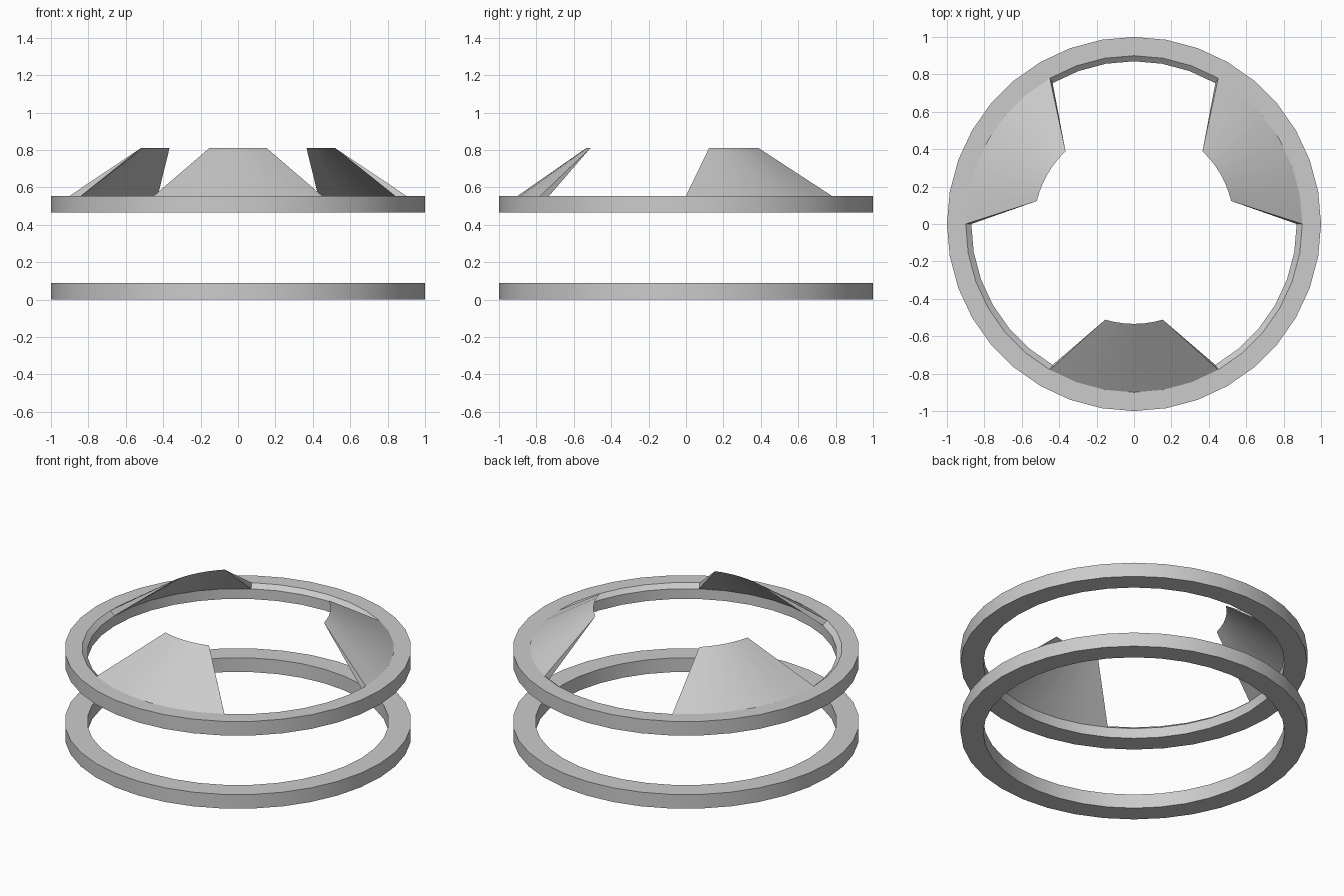
import bpy, bmesh
from math import sin, cos, radians

if "Cube" in bpy.data.objects:
    bpy.data.objects.remove(bpy.data.objects["Cube"])

SIDES = 36
STEP = 360 / SIDES


def polar(r, deg, z):
    return (r * cos(radians(deg)), r * sin(radians(deg)), z)


def finish(name, bm):
    bmesh.ops.recalc_face_normals(bm, faces=bm.faces)
    mesh = bpy.data.meshes.new(name)
    bm.to_mesh(mesh)
    bm.free()
    obj = bpy.data.objects.new(name, mesh)
    bpy.context.collection.objects.link(obj)
    bpy.ops.object.select_all(action='DESELECT')
    obj.select_set(True)
    bpy.context.view_layer.objects.active = obj
    bpy.ops.object.shade_smooth_by_angle(angle=radians(25))
    return obj


def ring(name, profile, open_edge=None):
    """Revolve a closed profile; open_edge is left out where a blade joins."""
    bm = bmesh.new()
    loops = [[bm.verts.new(polar(r, k * STEP, z)) for r, z in profile]
             for k in range(SIDES)]
    n = len(profile)
    for k in range(SIDES):
        a, b = loops[k], loops[(k + 1) % SIDES]
        for i in range(n):
            if i == open_edge and (k // 6) % 2 == 0:
                continue
            j = (i + 1) % n
            bm.faces.new((a[i], b[i], b[j], a[j]))
    return finish(name, bm)


def blade(name, centre, segs=6):
    """Curved wedge that rises inwards from the ring to a thin tip."""
    bm = bmesh.new()
    rows = []
    for k in range(segs + 1):
        t = 2 * k / segs - 1
        root = centre + 30 * t
        rows.append([bm.verts.new(p) for p in (
            polar(0.90, root, 0.555),
            polar(0.534, centre + 16.7 * t, 0.81),
            polar(0.87, root, 0.53))])
    for a, b in zip(rows, rows[1:]):
        bm.faces.new((a[0], b[0], b[1], a[1]))   # outer face
        bm.faces.new((a[1], b[1], b[2], a[2]))   # inner face
    bm.faces.new(rows[0])                        # side edges
    bm.faces.new(rows[-1][::-1])
    return finish(name, bm)


# Plain lower ring
ring("lower_ring", [(1, 0), (1, 0.09), (0.87, 0.09), (0.87, 0)])

# Upper ring with a chamfered inner lip
ring("upper_ring", [(1, 0.465), (1, 0.555), (0.90, 0.555),
                    (0.87, 0.53), (0.87, 0.465)], open_edge=2)

# Three blades leaning inwards
for i in range(3):
    blade(f"blade_{i + 1}", 30 + 120 * i)
